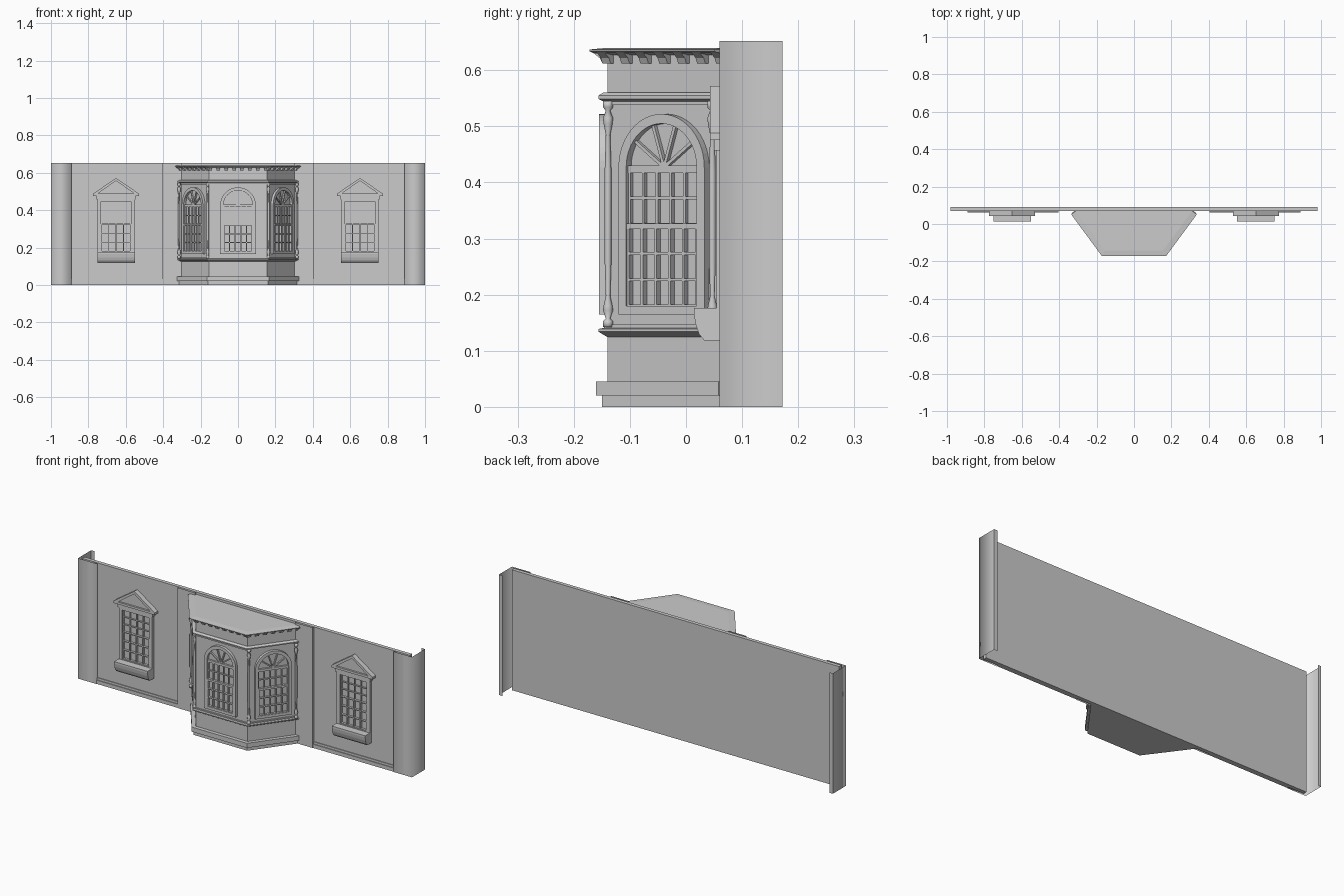
import bpy, bmesh, math
from mathutils import Vector

if "Cube" in bpy.data.objects:
    bpy.data.objects.remove(bpy.data.objects["Cube"], do_unlink=True)

stone = bpy.data.materials.new("stone_grey")
stone.use_nodes = True
GREY = (0.6, 0.6, 0.6, 1)
stone.diffuse_color = GREY
stone.node_tree.nodes["Principled BSDF"].inputs["Base Color"].default_value = GREY


def place(name, mesh, loc=(0, 0, 0), turn=0):
    ob = bpy.data.objects.new(name, mesh)
    ob.location, ob.rotation_euler.z = loc, turn
    bpy.context.collection.objects.link(ob)
    return ob


def finish(name, bm, fix=True, smooth=False):
    if fix:
        bmesh.ops.recalc_face_normals(bm, faces=bm.faces)
    for f in bm.faces:
        f.smooth = smooth
    mesh = bpy.data.meshes.new(name)
    bm.to_mesh(mesh)
    bm.free()
    mesh.materials.append(stone)
    return mesh


def skin(bm, rings, caps=True):
    rows = [[bm.verts.new(p) for p in r] for r in rings]
    n = len(rows[0])
    for a, b in zip(rows, rows[1:]):
        for i in range(n):
            j = (i + 1) % n
            bm.faces.new((a[i], a[j], b[j], b[i]))
    if caps:
        bm.faces.new(rows[0])
        bm.faces.new(rows[-1])


def prism(bm, poly, y0, y1):
    skin(bm, [[(x, y, z) for x, z in poly] for y in (y0, y1)])


def box(bm, x0, x1, y0, y1, z0, z1):
    prism(bm, [(x0, z0), (x1, z0), (x1, z1), (x0, z1)], y0, y1)


def grid(bm, half, z0, z1, cols, rows, y0, y1, t=0.005):
    # sash border and glazing bars
    for i in range(cols + 1):
        x = -half + 2 * half * i / cols
        box(bm, x - t / 2, x + t / 2, y0, y1, z0, z1)
    for i in range(rows + 1):
        z = z0 + (z1 - z0) * i / rows
        box(bm, -half, half, y0, y1, z - t / 2, z + t / 2)


def sheet(name, pts, side, smooth=False):
    bm = bmesh.new()
    pts = [(side * x, y) for x, y in pts][::side]
    lo = [bm.verts.new((x, y, 0)) for x, y in pts]
    hi = [bm.verts.new((x, y, TOP)) for x, y in pts]
    for i in range(len(pts) - 1):
        bm.faces.new((lo[i], lo[i + 1], hi[i + 1], hi[i]))
    place(name, finish(name, bm, False, smooth))


TOP = 0.652

# Main wall
bm = bmesh.new()
box(bm, -0.98, 0.98, 0.07, 0.09, 0, TOP)
place("main_wall", finish("main_wall", bm))

# Corner returns, inner pilasters and skirting
for side, tag in ((1, "left"), (-1, "right")):
    sheet(f"{tag}_corner_pilaster", [(0.89, 0.07), (0.89, 0.06), (1, 0.06), (1, 0.172)], side, True)
    sheet(f"{tag}_return_flange", [(1, 0.172), (0.98, 0.172)], side)
    sheet(f"{tag}_inner_pilaster", [(0.3, 0.07), (0.3, 0.06), (0.405, 0.06), (0.405, 0.07)], side)
    bm = bmesh.new()
    a, b = sorted((side * 0.405, side * 0.89))
    box(bm, a, b, 0.062, 0.075, 0, 0.02)
    box(bm, a, b, 0.066, 0.075, 0.02, 0.032)
    place(f"{tag}_skirting", finish("skirting", bm))

# Pedimented sash window, shared by both sides
bm = bmesh.new()
for s in (-1, 1):
    a, b = sorted((s * 0.08, s * 0.1))
    box(bm, a, b, 0.054, 0.088, 0.13, 0.46)
box(bm, -0.08, 0.08, 0.054, 0.088, 0.445, 0.46)
box(bm, -0.1, 0.1, 0.054, 0.088, 0.13, 0.18)
grid(bm, 0.078, 0.18, 0.325, 4, 3, 0.058, 0.072)
grid(bm, 0.078, 0.325, 0.445, 4, 3, 0.063, 0.072)
frame_mesh = finish("sash_window", bm)

bm = bmesh.new()
box(bm, -0.105, 0.105, 0.05, 0.088, 0.457, 0.476)
box(bm, -0.123, 0.123, 0.043, 0.088, 0.476, 0.488)
prism(bm, [(-0.11, 0.488), (0.11, 0.488), (0, 0.562)], 0.053, 0.088)
for s in (-1, 1):
    prism(bm, [(s * 0.123, 0.488), (s * 0.098, 0.488), (0, 0.557), (0, 0.572)], 0.043, 0.088)
pediment_mesh = finish("pediment", bm)

bm = bmesh.new()
profile = [(0.014, 0.176), (0.014, 0.166), (0.017, 0.148), (0.023, 0.13), (0.033, 0.118), (0.07, 0.118), (0.07, 0.176)]
skin(bm, [[(x, y, z) for y, z in profile] for x in (-0.1, 0.1)])
planter_mesh = finish("window_box", bm)

for x, tag in ((0.652, "left"), (-0.652, "right")):
    for mesh in (frame_mesh, pediment_mesh, planter_mesh):
        place(f"{tag}_{mesh.name}", mesh, (x, 0, 0))

# Bay window body: stacked mouldings on a canted plan
FRONT, BACK = Vector((0.155, -0.14)), Vector((0.31, 0.07))
TURN = math.atan2(BACK.y - FRONT.y, BACK.x - FRONT.x)
NORMAL = Vector((math.sin(TURN), -math.cos(TURN)))


def plan(o, z):
    miter = (NORMAL + Vector((0, -1))) / (1 + math.cos(TURN))
    f, b = FRONT + miter * o, BACK + NORMAL * o
    half = [(f.x, f.y), (b.x, b.y), (0.3, 0.088)]
    return [(x, y, z) for x, y in half] + [(-x, y, z) for x, y in reversed(half)]


layers = {
    "bay_plinth": [(0.01, 0), (0.01, 0.02), (0.02, 0.02), (0.02, 0.045), (0.001, 0.045)],
    "bay_wall": [(0, 0.04), (0, 0.635)],
    "bay_sill_moulding": [(0.001, 0.125), (0.016, 0.134), (0.016, 0.139), (0.006, 0.141), (0.006, 0.147), (0.001, 0.147)],
    "bay_head_moulding": [(0.001, 0.538), (0.006, 0.538), (0.006, 0.544), (0.016, 0.549), (0.016, 0.555), (0.008, 0.56), (0.001, 0.56)],
    "bay_roof_cornice": [(0.001, 0.627), (0.026, 0.631), (0.032, 0.634), (0.032, 0.637), (0.001, 0.64)],
}
for name, steps in layers.items():
    bm = bmesh.new()
    skin(bm, [plan(o, z) for o, z in steps])
    place(name, finish(name, bm))

# Arched window, drawn facing -y at the wall plane
SPRING, OUT, INN, N = 0.427, 0.095, 0.078, 24
bm = bmesh.new()


def outline(r):
    arc = [(r * math.cos(math.pi * i / N), SPRING + r * math.sin(math.pi * i / N)) for i in range(N + 1)]
    return [(r, 0.165)] + arc + [(-r, 0.165)]


outer, inner = outline(OUT), outline(INN)
for i in range(len(outer) - 1):
    prism(bm, [outer[i], outer[i + 1], inner[i + 1], inner[i]], -0.015, 0.002)
box(bm, -INN, INN, -0.015, 0.002, 0.165, 0.18)
box(bm, -INN, INN, -0.01, 0.002, 0.417, 0.43)
box(bm, -INN, INN, -0.014, 0.002, 0.317, 0.327)
grid(bm, 0.076, 0.18, 0.32, 5, 3, -0.012, 0.002)
grid(bm, 0.076, 0.325, 0.42, 5, 2, -0.008, 0.002)
for k in range(1, 5):
    d = Vector((math.cos(math.pi * k / 5), math.sin(math.pi * k / 5)))
    p, c = Vector((-d.y, d.x)) * 0.003, Vector((0, SPRING))
    prism(bm, [c + p, c - p, c + d * 0.08 - p, c + d * 0.08 + p], -0.008, 0.002)
arch_mesh = finish("arched_window", bm)


# Eaves brackets, one row per facet
def brackets(count, pitch):
    row = bmesh.new()
    shape = [(0.002, 0.612), (-0.009, 0.612), (-0.014, 0.622), (-0.027, 0.632), (0.002, 0.632)]
    for i in range(count):
        x = (i - (count - 1) / 2) * pitch
        skin(row, [[(x + w, y, z) for y, z in shape] for w in (-0.009, 0.009)])
    return finish("eaves_brackets", row)


front_row, side_row = brackets(8, 0.042), brackets(7, 0.042)
mid = (FRONT + BACK) / 2
for tag, loc, turn, row in (("front", (0, FRONT.y, 0), 0, front_row),
                            ("left", (mid.x, mid.y, 0), TURN, side_row),
                            ("right", (-mid.x, mid.y, 0), -TURN, side_row)):
    place(f"{tag}_arched_window", arch_mesh, loc, turn)
    place(f"{tag}_eaves_brackets", row, loc, turn)

# Turned colonnettes at the bay corners
turned = [(0.009, 0.142), (0.009, 0.153), (0.004, 0.158), (0.009, 0.172), (0.008, 0.18), (0.004, 0.198),
          (0.006, 0.26), (0.006, 0.42), (0.004, 0.485), (0.008, 0.505), (0.009, 0.515), (0.004, 0.528),
          (0.009, 0.534), (0.009, 0.545)]
bm = bmesh.new()
angles = [math.tau * i / 12 for i in range(12)]
skin(bm, [[(r * math.cos(a), r * math.sin(a), z) for a in angles] for r, z in turned])
colonnette = finish("colonnette", bm, smooth=True)
for x, y, tag in ((0.163, -0.139, "front"), (0.315, 0.047, "back")):
    for s, side in ((1, "left"), (-1, "right")):
        place(f"{side}_{tag}_colonnette", colonnette, (s * x, y, 0))
